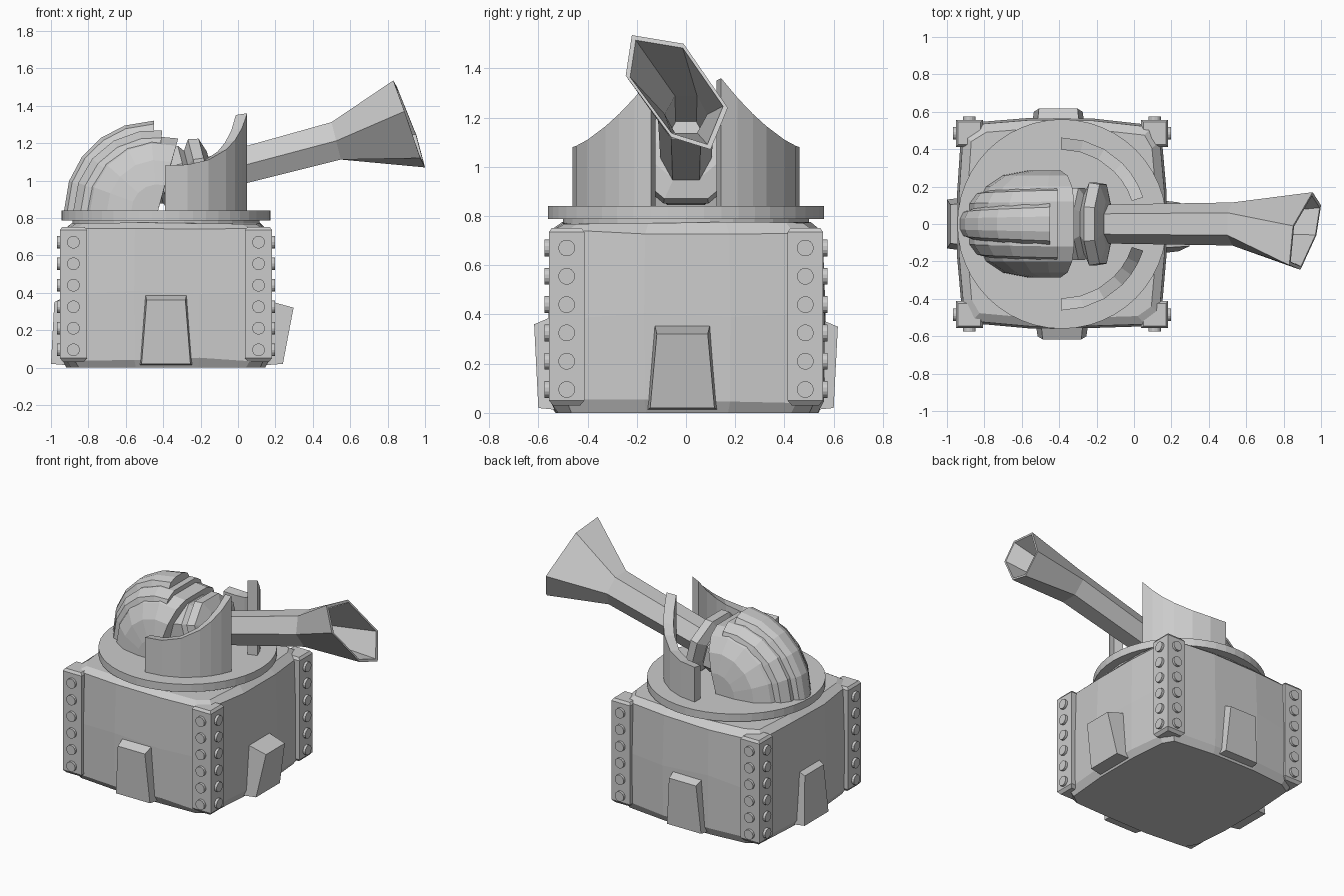
import bpy, bmesh, math, random
from mathutils import Vector, Matrix

if "Cube" in bpy.data.objects:
    bpy.data.objects.remove(bpy.data.objects["Cube"])

random.seed(4)
CX = -0.385  # turret axis

grey = bpy.data.materials.new("stone grey")
grey.diffuse_color = (0.6, 0.6, 0.6, 1)
grey.use_nodes = True
grey.node_tree.nodes["Principled BSDF"].inputs["Base Color"].default_value = grey.diffuse_color


def finish(name, bm):
    bmesh.ops.recalc_face_normals(bm, faces=bm.faces)
    me = bpy.data.meshes.new(name)
    bm.to_mesh(me)
    bm.free()
    me.materials.append(grey)
    ob = bpy.data.objects.new(name, me)
    bpy.context.collection.objects.link(ob)
    return ob


def loft(name, rings):
    """Skin equal-length closed rings and cap both ends."""
    bm = bmesh.new()
    vs = [[bm.verts.new(p) for p in r] for r in rings]
    n = len(vs[0])
    for a, b in zip(vs, vs[1:]):
        for i in range(n):
            j = (i + 1) % n
            bm.faces.new((a[i], a[j], b[j], b[i]))
    bm.faces.new(vs[0])
    bm.faces.new(vs[-1])
    return finish(name, bm)


def disc(name, r, z0, z1, n):
    ang = [2 * math.pi * i / n for i in range(n)]
    loft(name, [[(CX + r * math.cos(a), r * math.sin(a), z) for a in ang] for z in (z0, z1)])


# Rough stone body: bulging plan, chamfered at top and bottom
plan = []
for k in range(4):
    rot = Matrix.Rotation(k * math.pi / 2, 3, 'Z')
    for u, d in ((-0.49, 0.535), (-0.17, 0.565), (0.18, 0.56), (0.45, 0.54)):
        jit = random.uniform(-0.008, 0.008)
        plan.append(rot @ Vector((d + jit, u, 0)))
body = []
for z, s, wob in ((0.0, 0.95, 0), (0.045, 0.995, 0.012), (0.40, 1.0, 0.02), (0.735, 0.98, 0.01), (0.772, 0.90, 0.004)):
    body.append([(CX + p.x * s, p.y * s, z + random.uniform(-wob, wob)) for p in plan])
loft("stone_body", body)

# Buttress on each side: angle, centre, top height, outer distance at top and bottom
for name, ang, c, zt, dt, db in (("right", 0, -0.015, 0.32, 0.682, 0.625),
                                 ("back", 90, 0.02, 0.35, 0.617, 0.60),
                                 ("left", 180, 0.0, 0.35, 0.597, 0.615),
                                 ("front", 270, 0.0, 0.36, 0.617, 0.60)):
    rot = Matrix.Rotation(math.radians(ang), 3, 'Z')
    rings = []
    for w, d, z in ((0.145, db, 0.02), (0.115, dt, zt)):
        zi = z + (0.05 if z > 0.1 else -0.01)
        pts = [(0.50, c - w, zi), (d, c - w * 0.9, z), (d, c + w * 0.9, z), (0.50, c + w, zi)]
        rings.append([rot @ Vector(p) + Vector((CX, 0, 0)) for p in pts])
    loft(name + "_buttress", rings)

# Corner posts with rivets on both outer faces
for sx in (-1, 1):
    for sy in (-1, 1):
        px, py = CX + sx * 0.495, sy * 0.485
        rings = []
        for z, h in ((0.03, 0.055), (0.05, 0.072), (0.735, 0.072), (0.752, 0.06)):
            rings.append([(px - h, py - h, z), (px + h, py - h, z), (px + h, py + h, z), (px - h, py + h, z)])
        tag = ("right" if sx > 0 else "left") + ("_back" if sy > 0 else "_front")
        loft(tag + "_post", rings)
        bm = bmesh.new()
        for i in range(6):
            z = 0.095 + i * 0.115
            for axis, pos in (('Y', (px + sx * 0.072, py, z)), ('X', (px, py + sy * 0.072, z))):
                m = Matrix.Translation(pos) @ Matrix.Rotation(math.pi / 2, 4, axis)
                bmesh.ops.create_cone(bm, cap_ends=True, segments=14, radius1=0.034,
                                      radius2=0.034, depth=0.034, matrix=m)
        finish(tag + "_rivets", bm)

# Turntable
disc("turntable_neck", 0.50, 0.74, 0.80, 32)
disc("turntable", 0.56, 0.787, 0.84, 48)

# Curved shield walls, rising toward the gun slot
for s, side in ((1, "back"), (-1, "front")):
    rings = []
    for a, z in ((90, 1.08), (75, 1.085), (60, 1.11), (45, 1.165), (36, 1.215), (27, 1.28), (18, 1.36)):
        ca, sa = math.cos(math.radians(a)), math.sin(math.radians(a)) * s
        ro, ri = 0.462, 0.398
        rings.append([(-0.39 + r * ca, r * sa, h) for r, h in
                      ((ro, 0.83), (ro, z), (ri, z - 0.01), (ri, 0.83))])
    loft(side + "_shield", rings)


# Layered shell behind the gun: sector slices across y
def shell(name, cx, stations, angles, taper):
    rings = []
    for y, r in [(-y, r) for y, r in reversed(stations)] + stations:
        ring = [(cx, y, 0.83)]
        for a in angles:
            t = math.radians(a)
            k = 1 - taper * max(0, (a - 90) / 90)
            ring.append((cx + r * math.cos(t), y * k, 0.84 + r * math.sin(t)))
        rings.append(ring)
    loft(name, rings)


shell("shell_crest", -0.45, [(0.04, 0.48), (0.09, 0.462), (0.12, 0.41)],
      (90, 109, 126, 143, 161, 180), 0.3)
shell("shell_middle", -0.45, [(0.12, 0.43), (0.18, 0.39), (0.20, 0.33)],
      (84, 100, 120, 140, 160, 180), 0.1)
shell("shell_sides", -0.43, [(0.12, 0.40), (0.20, 0.36), (0.26, 0.27), (0.285, 0.14)],
      (74, 95, 116, 138, 160, 180), 0.0)

# Breech with raised collar, tilted like the barrel
tilt = math.radians(15)
rings = []
for x, r in ((-0.55, 0.12), (-0.43, 0.15), (-0.41, 0.195), (-0.28, 0.205), (-0.255, 0.165),
             (-0.22, 0.235), (-0.165, 0.225), (-0.14, 0.13)):
    ring = []
    for i in range(8):
        a = math.radians(22.5 + 45 * i)
        dz = 0.85 * r * math.sin(a)
        ring.append((x - dz * math.sin(tilt), r * math.cos(a) * 1.02, 1.04 + (x + 0.2) * 0.2 + dz))
    rings.append(ring)
loft("breech", rings)


# Hexagonal hollow barrel with a skewed flared mouth
def hexagon(x, z, k=1.0):
    pts = ((-0.06, 0.1), (0.06, 0.1), (0.115, 0), (0.06, -0.1), (-0.06, -0.1), (-0.115, 0))
    return [Vector((x - h * k * 0.25, y * k, z + h * k)) for y, h in pts]


mouth = [Vector(p) for p in ((0.83, -0.22, 1.535), (0.85, -0.01, 1.50), (0.955, 0.17, 1.24),
                             (1.0, 0.10, 1.07), (0.975, -0.06, 1.12), (0.89, -0.245, 1.37))]
mid = sum(mouth, Vector()) / 6
lip = [mid + (p - mid) * 0.91 for p in mouth]
loft("flared_barrel", [hexagon(-0.20, 1.02, 0.9), hexagon(0.525, 1.212), mouth, lip,
                       hexagon(0.53, 1.213, 0.75), hexagon(0.15, 1.113, 0.7)])
